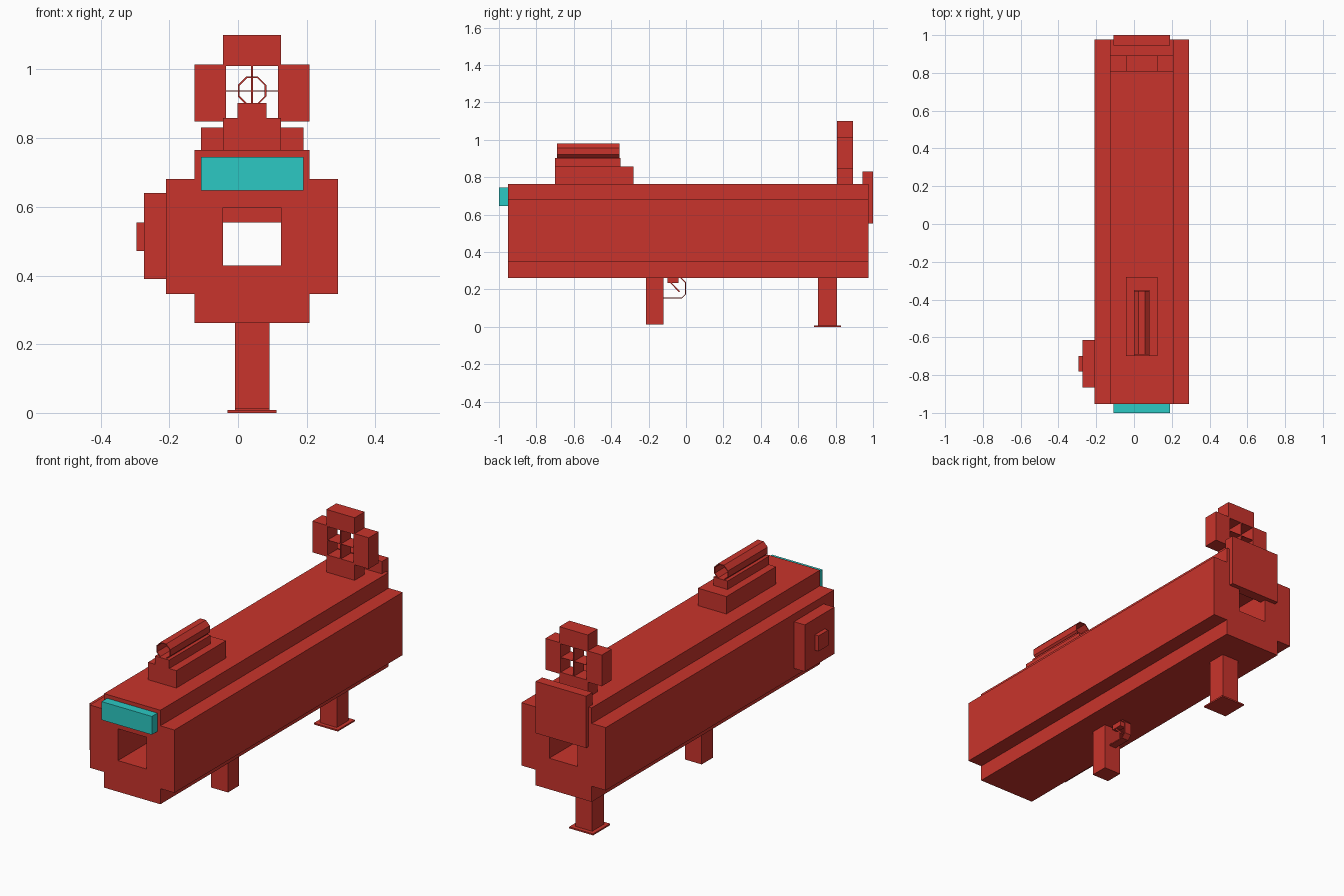
import bpy, bmesh, math

if "Cube" in bpy.data.objects:
    bpy.data.objects.remove(bpy.data.objects["Cube"])

def material(name, rgb):
    m = bpy.data.materials.new(name)
    m.diffuse_color = (*rgb, 1)
    m.use_nodes = True
    m.node_tree.nodes["Principled BSDF"].inputs["Base Color"].default_value = m.diffuse_color
    return m

RED = material("red", (0.584, 0.034, 0.025))
TEAL = material("teal", (0.025, 0.584, 0.552))
CX = 0.041  # mirror plane of the tube

def finish(name, bm, mat=RED):
    bmesh.ops.recalc_face_normals(bm, faces=bm.faces)
    me = bpy.data.meshes.new(name)
    bm.to_mesh(me)
    bm.free()
    me.materials.append(mat)
    ob = bpy.data.objects.new(name, me)
    bpy.context.collection.objects.link(ob)
    return ob

def box(name, x, y, z, mat=RED):
    bm = bmesh.new()
    bmesh.ops.create_cube(bm, size=1)
    for v in bm.verts:
        for i, (a, b) in enumerate((x, y, z)):
            v.co[i] = (a + b) / 2 + v.co[i] * (b - a)
    return finish(name, bm, mat)

def mid(half):
    return (CX - half, CX + half)

def strip(name, pts, half, thick):
    """Thin bent plate following (y, z) points across x."""
    bm = bmesh.new()
    rows = [[bm.verts.new((x, y, z)) for x in mid(half)] for y, z in pts]
    for a, b in zip(rows, rows[1:]):
        bm.faces.new((a[0], a[1], b[1], b[0]))
    ob = finish(name, bm)
    s = ob.modifiers.new("thickness", 'SOLIDIFY')
    s.thickness, s.offset = thick, 0
    return ob

# Main tube: stepped cross profile with a square bore
W, w, H, h, CZ = 0.25, 0.167, 0.2515, 0.168, 0.5135
corner = [(W, h), (w, h), (w, H)]
outer = (corner + [(-x, z) for x, z in corner[::-1]]
         + [(-x, -z) for x, z in corner] + [(x, -z) for x, z in corner[::-1]])
bore = [(0.084, 0.085), (-0.084, 0.085), (-0.084, -0.085), (0.084, -0.085)]
bm = bmesh.new()
for loop in (outer, bore):
    vs = [bm.verts.new((CX + x, -0.953, CZ + z)) for x, z in loop]
    for i, v in enumerate(vs):
        bm.edges.new((v, vs[(i + 1) % len(vs)]))
bmesh.ops.triangle_fill(bm, edges=bm.edges[:], use_beauty=True, normal=(0, -1, 0))
bmesh.ops.dissolve_limit(bm, angle_limit=0.01, verts=bm.verts[:], edges=bm.edges[:])
ext = bmesh.ops.extrude_face_region(bm, geom=bm.faces[:], use_keep_orig=True)
for g in ext["geom"]:
    if isinstance(g, bmesh.types.BMVert):
        g.co.y = 0.977
finish("tube_body", bm)

# End plates
box("front_panel", mid(0.149), (-1.0, -0.953), (0.647, 0.745), TEAL)
box("rear_plate", mid(0.149), (0.945, 1.0), (0.554, 0.831))

# Side control box and button
box("side_box", (-0.273, -0.209), (-0.865, -0.615), (0.39, 0.64))
box("side_button", (-0.295, -0.273), (-0.782, -0.70), (0.472, 0.555))

# Scope mount and octagonal scope tube
box("scope_base", mid(0.084), (-0.70, -0.28), (0.765, 0.858))
box("scope_rail", mid(0.042), (-0.70, -0.35), (0.858, 0.903))
bm = bmesh.new()
R = 0.039 / math.cos(math.pi / 8)
ring = []
for i in range(8):
    a = math.pi / 8 + i * math.pi / 4
    ring.append([bm.verts.new((CX + R * math.cos(a), y, 0.938 + R * math.sin(a)))
                 for y in (-0.69, -0.355)])
for i in range(8):
    a, b = ring[i], ring[(i + 1) % 8]
    bm.faces.new((a[0], b[0], b[1], a[1]))
tube = finish("scope_tube", bm)
s = tube.modifiers.new("thickness", 'SOLIDIFY')
s.thickness, s.offset = 0.005, 0

# Rear sight: four blocks around a thin crosshair
SY = (0.808, 0.892)
box("sight_base", mid(0.084), SY, (0.765, 0.858))
box("sight_top", mid(0.084), SY, (1.01, 1.10))
for side, n in ((-1, "left"), (1, "right")):
    xs = sorted((CX + side * 0.076, CX + side * 0.167))
    box("sight_" + n, xs, SY, (0.848, 1.015))
box("crosshair_vertical", mid(0.003), SY, (0.858, 1.01))
box("crosshair_horizontal", mid(0.076), SY, (0.936, 0.938))

# Grip and rear leg with foot
box("front_grip", mid(0.05), (-0.215, -0.12), (0.012, 0.264))
box("rear_leg", mid(0.05), (0.705, 0.806), (0.008, 0.264))
box("rear_foot", mid(0.071), (0.684, 0.828), (0.0, 0.008))

# Trigger guard and trigger
strip("trigger_guard", [(-0.12, 0.155), (-0.022, 0.155), (-0.002, 0.175),
                        (-0.002, 0.237), (-0.03, 0.264)], 0.02, 0.006)
box("trigger_mount", mid(0.016), (-0.10, -0.04), (0.235, 0.264))
strip("trigger", [(-0.085, 0.24), (-0.035, 0.188)], 0.012, 0.007)
